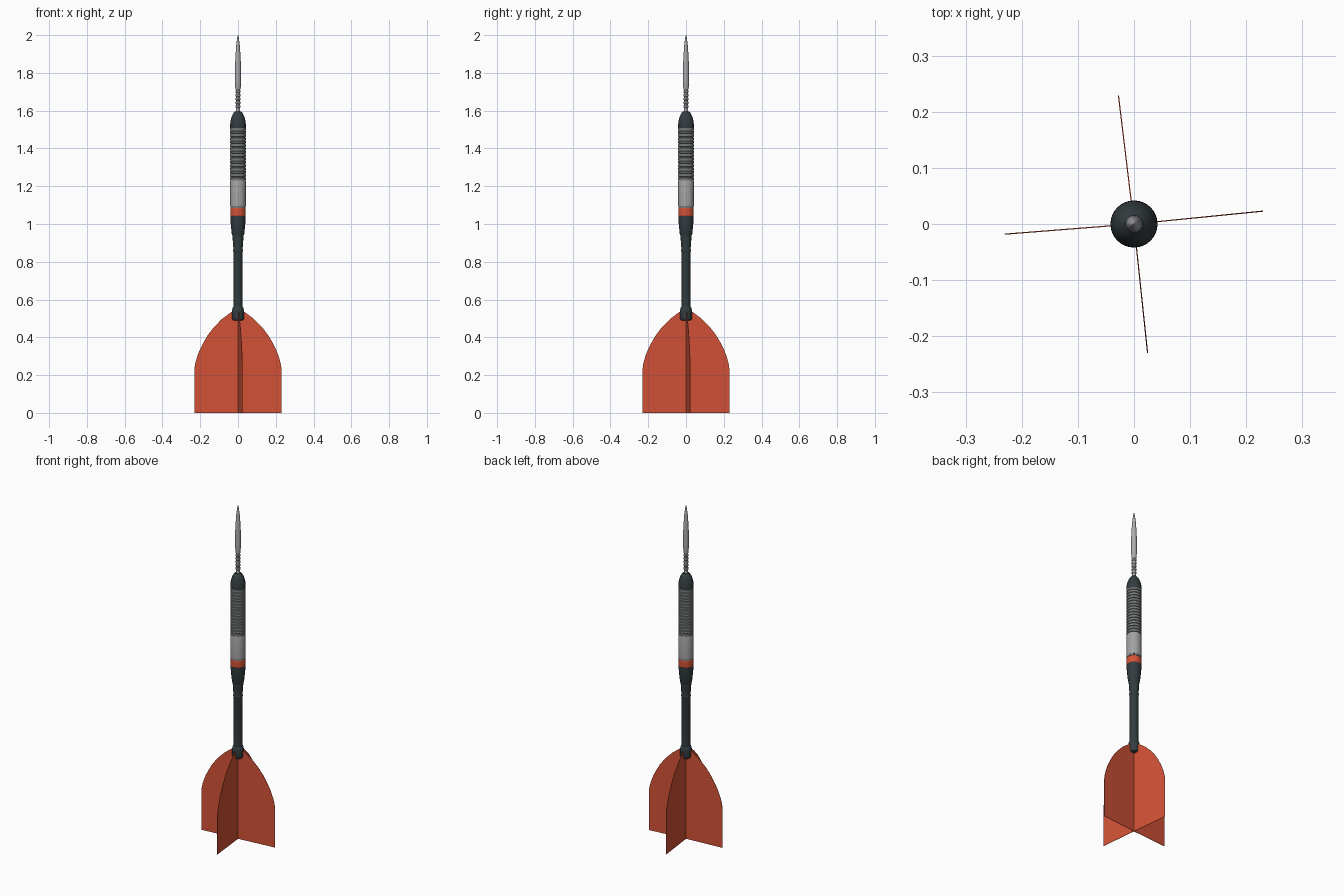
import bpy, bmesh, math

if "Cube" in bpy.data.objects:
    bpy.data.objects.remove(bpy.data.objects["Cube"])


def material(name, rgb):
    m = bpy.data.materials.new(name)
    m.diffuse_color = (*rgb, 1.0)
    m.use_nodes = True
    m.node_tree.nodes["Principled BSDF"].inputs["Base Color"].default_value = m.diffuse_color
    return m


ORANGE = material("orange", (0.66, 0.085, 0.038))
DARK = material("charcoal", (0.033, 0.045, 0.05))
SILVER = material("silver", (0.36, 0.36, 0.36))
GREY = material("grip grey", (0.19, 0.2, 0.2))
STEEL = material("point steel", (0.42, 0.41, 0.43))


def finish(name, bm, mat):
    bmesh.ops.remove_doubles(bm, verts=bm.verts, dist=1e-6)
    bmesh.ops.recalc_face_normals(bm, faces=bm.faces)
    me = bpy.data.meshes.new(name)
    bm.to_mesh(me)
    bm.free()
    me.materials.append(mat)
    ob = bpy.data.objects.new(name, me)
    bpy.context.collection.objects.link(ob)
    return ob


def lathe(name, profile, mat, sides=32):
    """Revolve (radius, height) pairs about z and cap both ends."""
    bm = bmesh.new()
    rings = []
    for r, z in profile:
        rings.append([bm.verts.new((r * math.cos(2 * math.pi * i / sides),
                                    r * math.sin(2 * math.pi * i / sides), z))
                      for i in range(sides)])
    for a, b in zip(rings, rings[1:]):
        for i in range(sides):
            j = (i + 1) % sides
            bm.faces.new((a[i], a[j], b[j], b[i]))
    bm.faces.new(rings[0][::-1])
    bm.faces.new(rings[-1])
    ob = finish(name, bm, mat)
    bpy.ops.object.select_all(action='DESELECT')
    ob.select_set(True)
    bpy.context.view_layer.objects.active = ob
    bpy.ops.object.shade_smooth_by_angle(angle=math.radians(30))
    return ob


# Four thin flight fins, each turned slightly off the axes
outline = [(0, 0), (0.231, 0), (0.231, 0.235), (0.227, 0.262), (0.217, 0.298),
           (0.203, 0.334), (0.185, 0.37), (0.16, 0.412), (0.127, 0.455),
           (0.085, 0.497), (0.037, 0.533), (0, 0.545)]
for k, turn in enumerate((5.7, 96.9, 184.5, 276.0)):
    bm = bmesh.new()
    a = math.radians(turn)
    bm.faces.new([bm.verts.new((r * math.cos(a), r * math.sin(a), z))
                  for r, z in outline])
    fin = finish(f"flight_fin_{k + 1}", bm, ORANGE)
    solid = fin.modifiers.new("thickness", 'SOLIDIFY')
    solid.thickness = 0.002
    solid.offset = 0

# Socket that holds the fins, and the stem
lathe("flight_socket", [(0.016, 0.488), (0.029, 0.492), (0.032, 0.5), (0.032, 0.54),
                        (0.029, 0.555), (0.025, 0.562)], DARK)
lathe("stem", [(0.024, 0.55), (0.024, 0.85), (0.027, 0.86), (0.024, 0.87),
               (0.026, 0.885), (0.029, 0.93), (0.03, 0.945)], DARK)
lathe("stem_collar", [(0.03, 0.94), (0.033, 0.947), (0.037, 0.985),
                      (0.04, 1.02), (0.04, 1.042)], DARK)

# Barrel: orange band, seam, smooth section
lathe("barrel_band", [(0.039, 1.042), (0.041, 1.045), (0.041, 1.082),
                      (0.039, 1.085)], ORANGE)
lathe("barrel_seam", [(0.038, 1.083), (0.041, 1.085), (0.041, 1.094)], GREY)
lathe("barrel_smooth", [(0.0415, 1.094), (0.0415, 1.225), (0.04, 1.23)], SILVER)

# Ringed grip
grip = []
COUNT, Z0, Z1 = 16, 1.228, 1.51
pitch = (Z1 - Z0) / COUNT
for i in range(COUNT):
    z = Z0 + i * pitch
    grip += [(0.0385, z), (0.0385, z + 0.25 * pitch),
             (0.042, z + 0.35 * pitch), (0.042, z + 0.9 * pitch)]
lathe("barrel_grip", grip + [(0.0385, Z1)], GREY)

# Rounded nose
nose = [(0.042, 1.508)]
for i in range(9):
    t = math.radians(i * 8.5)
    nose.append((0.042 * math.cos(t), 1.515 + 0.088 * math.sin(t)))
lathe("nose", nose, DARK)

# Steel point with a few knurl rings
point = [(0.011, 1.58)]
for i in range(5):
    z = 1.615 + i * 0.02
    point += [(0.011, z), (0.0135, z + 0.003), (0.0135, z + 0.011), (0.011, z + 0.014)]
point += [(0.0145, 1.72), (0.0155, 1.76), (0.0155, 1.84), (0.0135, 1.89),
          (0.0095, 1.945), (0.0045, 1.985), (0.0008, 2.0)]
lathe("point", point, STEEL, 24)
